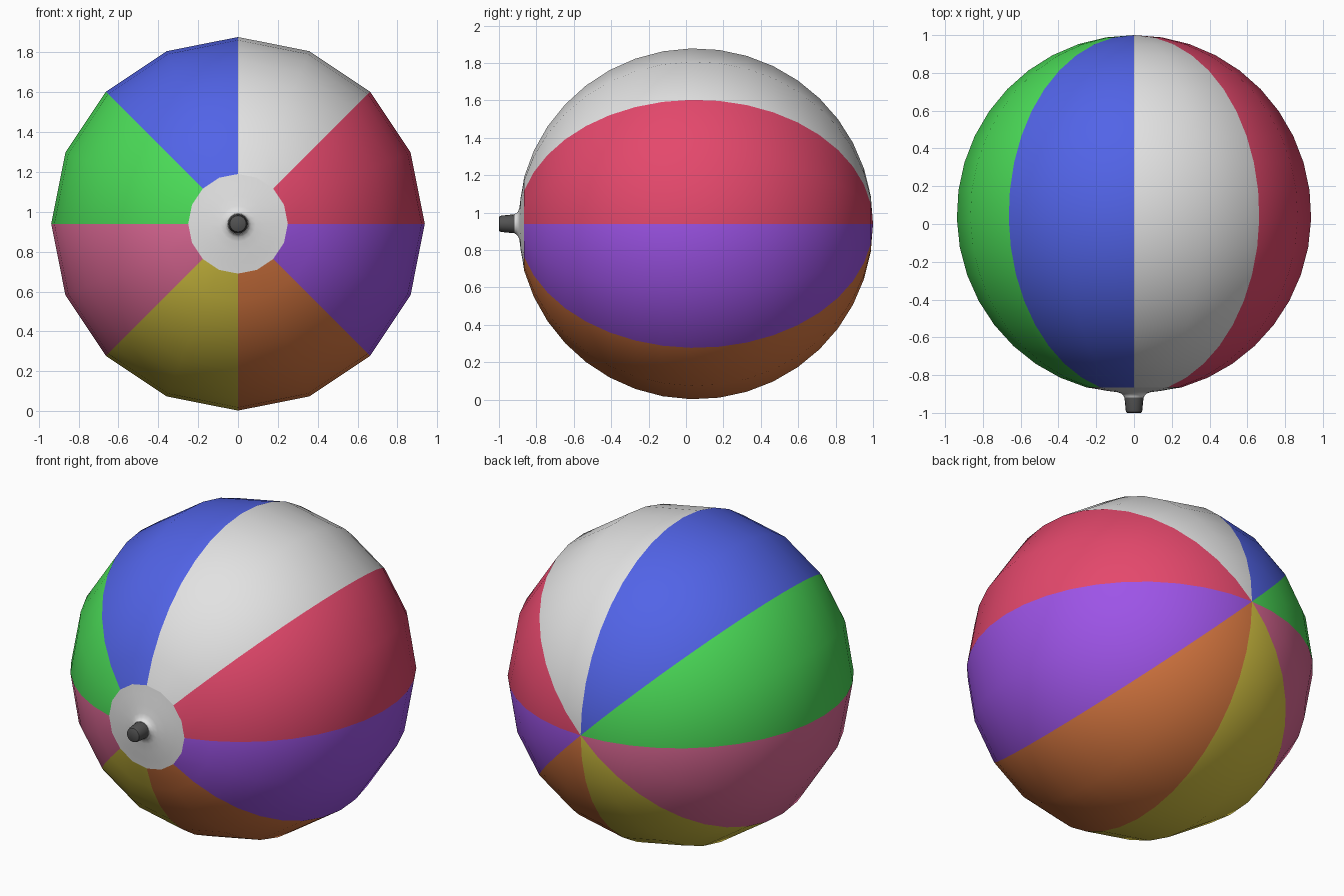
import bpy, bmesh, math

if "Cube" in bpy.data.objects:
    bpy.data.objects.remove(bpy.data.objects["Cube"])

SIDES = 16
CY, CZ = 0.05, 0.94          # ball centre
R_LEN, R_RAD = 0.95, 0.938   # half length along y, radius across


def mat(name, r, g, b):
    def lin(c):
        c /= 255
        return c / 12.92 if c <= 0.04045 else ((c + 0.055) / 1.055) ** 2.4
    m = bpy.data.materials.new(name)
    m.diffuse_color = (lin(r), lin(g), lin(b), 1)
    m.use_nodes = True
    m.node_tree.nodes["Principled BSDF"].inputs["Base Color"].default_value = m.diffuse_color
    return m


white = mat("white", 226, 226, 226)
panels = [mat("red", 228, 72, 108), white, mat("blue", 82, 100, 232),
          mat("green", 75, 220, 88), mat("pink", 222, 105, 150),
          mat("yellow", 214, 196, 66), mat("orange", 220, 122, 66),
          mat("purple", 158, 84, 232)]
dark = mat("dark grey", 82, 82, 82)


def lathe(name, profile, mats, rule=None):
    """Spin (radius, y) points round the y axis; radius 0 makes a pole."""
    bm = bmesh.new()
    rings = []
    for r, y in profile:
        if r < 1e-5:
            rings.append([bm.verts.new((0, y, CZ))] * SIDES)
        else:
            rings.append([bm.verts.new((r * math.cos(a), y, CZ + r * math.sin(a)))
                          for a in (2 * math.pi * i / SIDES for i in range(SIDES))])
    for lo, hi in zip(rings, rings[1:]):
        for i in range(SIDES):
            j = (i + 1) % SIDES
            f = bm.faces.new(dict.fromkeys((lo[i], lo[j], hi[j], hi[i])))
            f.material_index = rule(i) if rule else 0
    bmesh.ops.recalc_face_normals(bm, faces=bm.faces)
    me = bpy.data.meshes.new(name)
    bm.to_mesh(me)
    bm.free()
    for m in mats:
        me.materials.append(m)
    ob = bpy.data.objects.new(name, me)
    bpy.context.collection.objects.link(ob)
    bpy.ops.object.select_all(action='DESELECT')
    ob.select_set(True)
    bpy.context.view_layer.objects.active = ob
    bpy.ops.object.shade_smooth_by_angle(angle=math.radians(40))
    return ob


# Striped ball: eight panels of two segments each, open where the cap sits
start = math.asin(0.25 / R_RAD)
N = 18
prof = []
for k in range(N + 1):
    t = start + (math.pi - start) * k / N
    prof.append((R_RAD * math.sin(t) if k < N else 0, CY - R_LEN * math.cos(t)))
lathe("ball_panels", prof, panels, lambda i: i // 2)

# White cap flaring up into the valve neck
y0 = prof[0][1]
lathe("valve_cap", [(0.25, y0), (0.20, -0.873), (0.14, -0.884), (0.09, -0.890),
                    (0.067, -0.897), (0.056, -0.908), (0.052, -0.918), (0, -0.918)],
      [white])

# Dark valve plug
lathe("valve_plug", [(0, -0.912), (0.050, -0.912), (0.050, -0.925), (0.044, -0.985),
                     (0.041, -0.996), (0.035, -1.0), (0, -1.0)], [dark])
